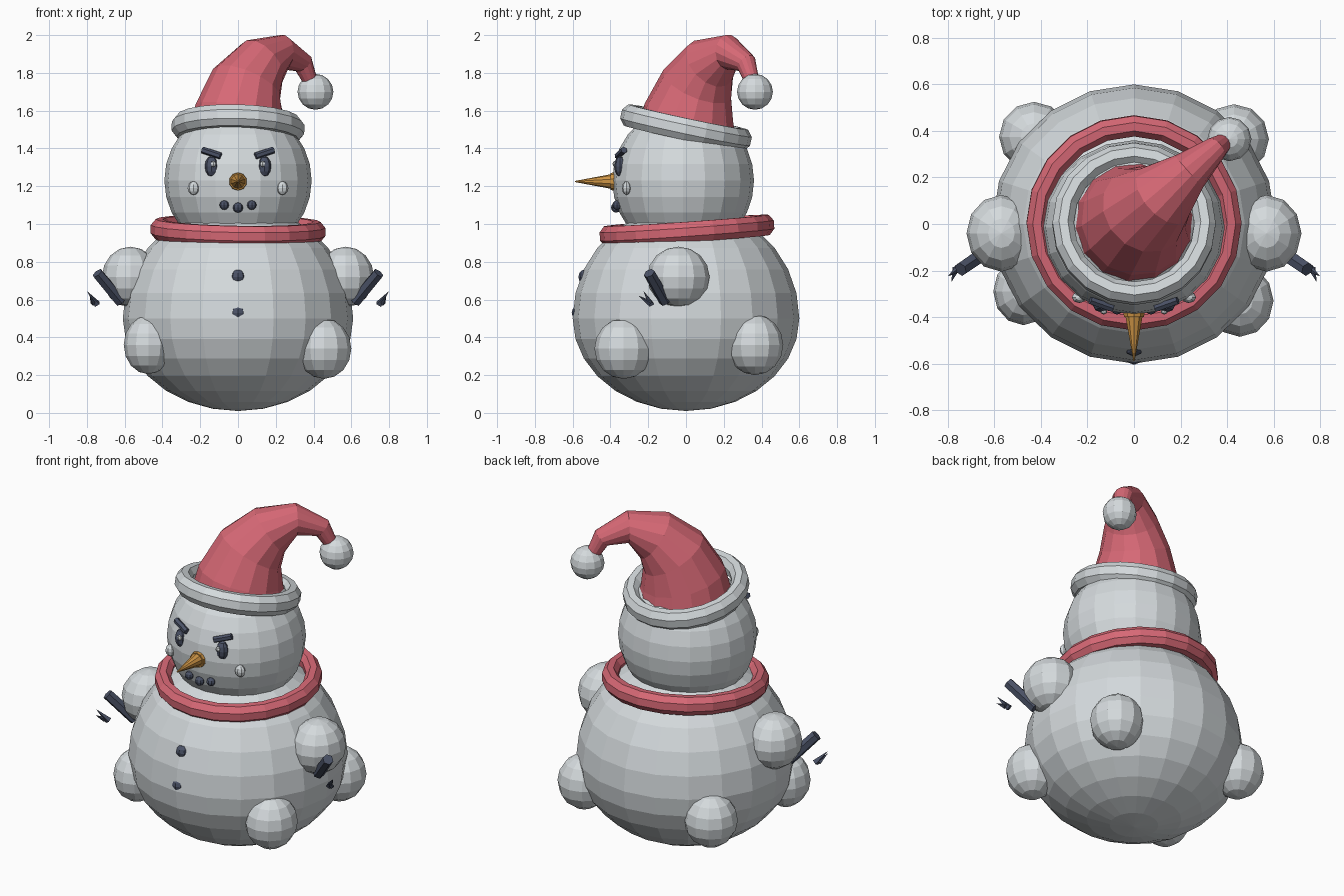
import bpy, bmesh, math
from mathutils import Vector, Matrix

old = bpy.data.objects.get("Cube")
if old:
    bpy.data.objects.remove(old, do_unlink=True)


def material(name, rgb):
    m = bpy.data.materials.new(name)
    m.use_nodes = True
    m.diffuse_color = (*rgb, 1)
    m.node_tree.nodes["Principled BSDF"].inputs["Base Color"].default_value = (*rgb, 1)
    return m


SNOW = material("snow white", (0.66, 0.70, 0.72))
RED = material("wool red", (0.68, 0.14, 0.18))
COAL = material("coal blue", (0.07, 0.085, 0.135))
ORANGE = material("carrot orange", (0.62, 0.30, 0.06))


def finish(name, bm, mat):
    bmesh.ops.recalc_face_normals(bm, faces=bm.faces)
    mesh = bpy.data.meshes.new(name)
    bm.to_mesh(mesh)
    bm.free()
    mesh.materials.append(mat)
    ob = bpy.data.objects.new(name, mesh)
    bpy.context.collection.objects.link(ob)
    return ob


def ball(name, centre, radii, mat, segments=10, rings=8, floor_radius=None):
    """Ellipsoid; floor_radius flattens the lower half."""
    bm = bmesh.new()
    bmesh.ops.create_uvsphere(bm, u_segments=segments, v_segments=rings, radius=1)
    for v in bm.verts:
        rz = floor_radius if floor_radius and v.co.z < 0 else radii[2]
        v.co = Vector((v.co.x * radii[0], v.co.y * radii[1], v.co.z * rz)) + Vector(centre)
    return finish(name, bm, mat)


def rod(name, start, end, r1, r2, mat, sides=6):
    """Cylinder or cone between two points."""
    a, b = Vector(start), Vector(end)
    turn = (b - a).to_track_quat('Z', 'Y').to_matrix().to_4x4()
    bm = bmesh.new()
    bmesh.ops.create_cone(bm, cap_ends=True, segments=sides, radius1=r1, radius2=r2,
                          depth=(b - a).length, matrix=Matrix.Translation((a + b) / 2) @ turn)
    return finish(name, bm, mat)


def skin(bm, rings, closed=False):
    """Join matching rings of vertices with quads."""
    count = len(rings)
    for i in range(count if closed else count - 1):
        a, b = rings[i], rings[(i + 1) % count]
        n = len(a)
        for j in range(n):
            k = (j + 1) % n
            bm.faces.new((a[j], a[k], b[k], b[j]))


def ring_band(name, centre, radius, half_width, half_height, tilt, mat, segments=20, sides=8):
    """Tilted ring with an oval cross-section."""
    bm = bmesh.new()
    rings = []
    for i in range(segments):
        a = math.tau * i / segments
        ring = []
        for j in range(sides):
            b = math.tau * (j + 0.5) / sides
            r = radius + half_width * math.cos(b)
            ring.append(bm.verts.new((r * math.cos(a), r * math.sin(a), half_height * math.sin(b))))
        rings.append(ring)
    skin(bm, rings, closed=True)
    turn = Matrix.Rotation(math.radians(tilt[0]), 4, 'X') @ Matrix.Rotation(math.radians(tilt[1]), 4, 'Y')
    bm.transform(Matrix.Translation(centre) @ turn)
    return finish(name, bm, mat)


# Body and head
ball("body", (0, 0, 0.5), (0.61, 0.6, 0.6), SNOW, 20, 14, floor_radius=0.49)
ball("head", (0, -0.015, 1.23), (0.39, 0.375, 0.39), SNOW, 20, 14)

# Scarf and hat brim
ring_band("scarf", (0, 0.005, 0.965), 0.418, 0.048, 0.058, (4, 1), RED)
ring_band("hat_brim", (0, 0, 1.51), 0.305, 0.05, 0.062, (-12, 1.5), SNOW)

# Drooping hat, lofted along a bent path of (point, radius)
path = [((0.0, 0.01, 1.47), 0.265), ((0.01, 0.015, 1.59), 0.24),
        ((0.045, 0.06, 1.74), 0.195), ((0.125, 0.125, 1.85), 0.15),
        ((0.235, 0.225, 1.91), 0.092), ((0.345, 0.32, 1.85), 0.055),
        ((0.39, 0.355, 1.74), 0.036)]
points = [Vector(p) for p, r in path]
bend_side = Vector((1, -1, 0)).normalized()
bm = bmesh.new()
rings = []
for i, (p, r) in enumerate(path):
    tangent = (points[min(i + 1, len(points) - 1)] - points[max(i - 1, 0)]).normalized()
    if i == 0:
        tangent = Vector((0, 0.2, 1)).normalized()
    side = (bend_side - tangent * bend_side.dot(tangent)).normalized()
    up = tangent.cross(side)
    rings.append([bm.verts.new(points[i] + r * (side * math.cos(a) + up * math.sin(a)))
                  for a in (math.tau * j / 14 for j in range(14))])
skin(bm, rings)
bm.faces.new(rings[0])
bm.faces.new(rings[-1])
finish("hat", bm, RED)
ball("hat_pompom", (0.41, 0.365, 1.7), (0.095,) * 3, SNOW, 12, 8)

# Snowball feet
feet = {"front_left_foot": ((0.455, -0.33, 0.34), (0.145, 0.155, 0.16)),
        "front_right_foot": ((-0.475, -0.29, 0.36), (0.13, 0.145, 0.155)),
        "back_left_foot": ((0.43, 0.365, 0.36), (0.15, 0.15, 0.16)),
        "back_right_foot": ((-0.43, 0.375, 0.36), (0.15, 0.15, 0.16))}
for name, (centre, radii) in feet.items():
    ball(name, centre, radii, SNOW, 12, 8)

# Paired parts
for side, s in (("left", 1), ("right", -1)):
    ball(side + "_arm", (s * 0.57, -0.04, 0.72), (0.15, 0.165, 0.16), SNOW, 12, 8)
    rod(side + "_twig", (s * 0.62, -0.11, 0.59), (s * 0.745, -0.195, 0.74), 0.033, 0.031, COAL)
    rod(side + "_twig_finger_outer", (s * 0.745, -0.185, 0.575), (s * 0.8, -0.225, 0.645), 0.02, 0.0, COAL, 4)
    rod(side + "_twig_finger_inner", (s * 0.765, -0.19, 0.58), (s * 0.785, -0.25, 0.62), 0.016, 0.0, COAL, 4)
    ball(side + "_eye", (s * 0.14, -0.35, 1.305), (0.036, 0.03, 0.055), COAL, 8, 6)
    ball(side + "_eye_glint", (s * 0.14 - 0.01 + 0.02 * (s < 0), -0.377, 1.318), (0.015, 0.012, 0.016), SNOW, 6, 4)
    rod(side + "_eyebrow", (s * 0.188, -0.328, 1.392), (s * 0.092, -0.362, 1.36), 0.018, 0.018, COAL)
    ball(side + "_cheek", (s * 0.235, -0.315, 1.19), (0.032, 0.025, 0.036), SNOW, 8, 6)
    ball(side + "_mouth_coal", (s * 0.073, -0.365, 1.1), (0.025,) * 3, COAL, 8, 6)

# Middle coals and buttons
ball("middle_mouth_coal", (0, -0.37, 1.087), (0.027,) * 3, COAL, 8, 6)
ball("upper_button", (0, -0.53, 0.72), (0.04,) * 3, COAL, 8, 6)
ball("lower_button", (0, -0.57, 0.53), (0.04, 0.035, 0.04), COAL, 8, 6)

# Carrot nose with a rounded base
rod("nose_base", (0, -0.35, 1.225), (0, -0.4, 1.225), 0.053, 0.045, ORANGE, 10)
rod("nose_tip", (0, -0.4, 1.225), (0, -0.588, 1.225), 0.038, 0.003, ORANGE, 10)
